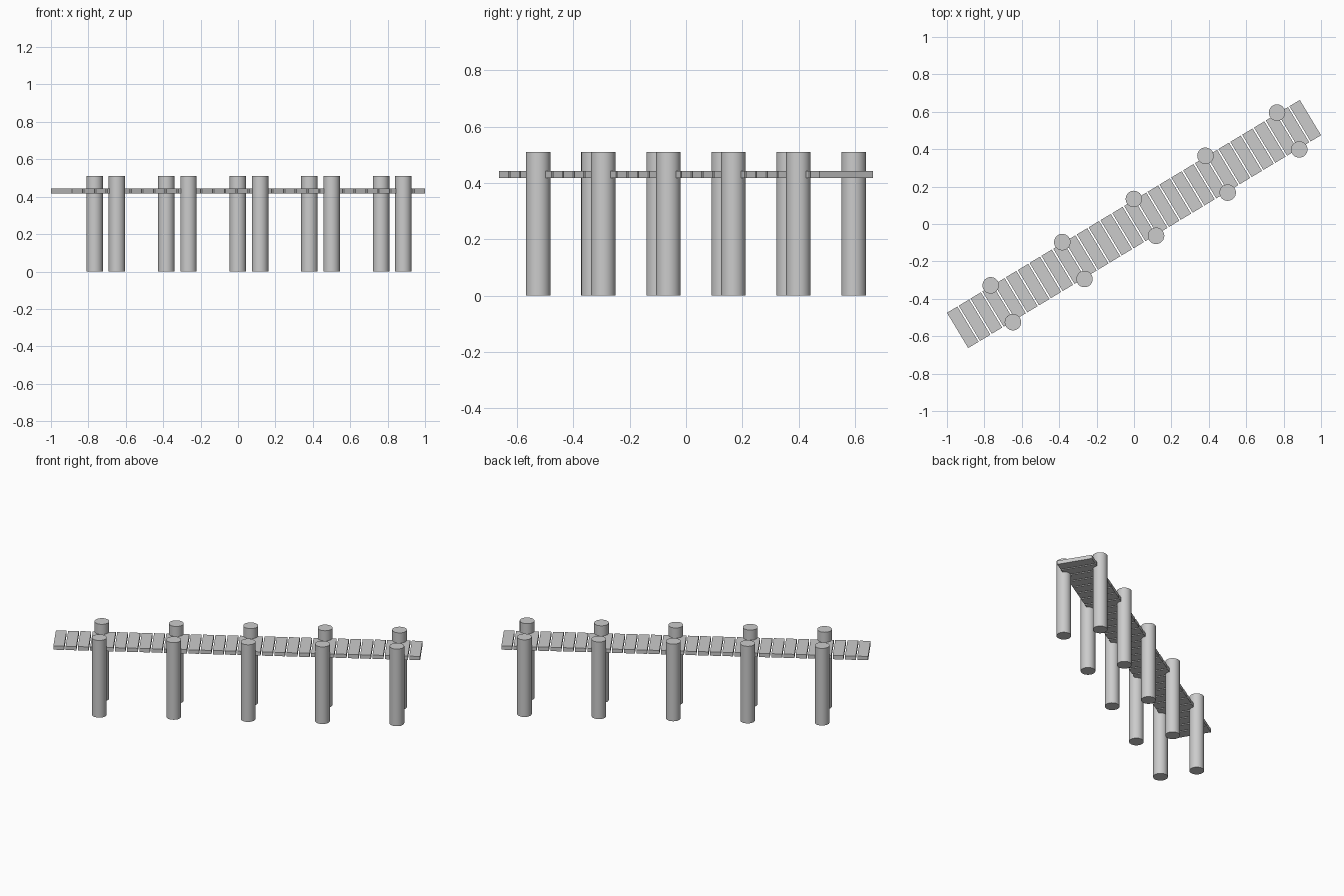
import bpy
import math

if "Cube" in bpy.data.objects:
    bpy.data.objects.remove(bpy.data.objects["Cube"])

ANGLE = math.radians(31.1)
C, S = math.cos(ANGLE), math.sin(ANGLE)
LENGTH, WIDTH = 2.203, 0.22
PLANKS, GAP = 30, 0.009
DECK_BOTTOM, DECK_TOP = 0.418, 0.443
POST_R, POST_H = 0.044, 0.51


def place(along, across, z):
    """Pier coordinates to world coordinates."""
    return (along * C - across * S, along * S + across * C, z)


# Deck planks, laid side by side along the pier
plank_w = (LENGTH - GAP * (PLANKS - 1)) / PLANKS
for i in range(PLANKS):
    along = -LENGTH / 2 + plank_w / 2 + i * (plank_w + GAP)
    bpy.ops.mesh.primitive_cube_add(
        size=1, location=place(along, 0, (DECK_BOTTOM + DECK_TOP) / 2),
        rotation=(0, 0, ANGLE))
    plank = bpy.context.object
    plank.name = f"deck_plank_{i + 1}"
    plank.scale = (plank_w, WIDTH, DECK_TOP - DECK_BOTTOM)

# Round posts in pairs on both edges
for i in range(5):
    for side, name in ((1, "left"), (-1, "right")):
        along = 0.0685 + (i - 2) * 0.447
        bpy.ops.mesh.primitive_cylinder_add(
            vertices=32, radius=POST_R, depth=POST_H,
            location=place(along, side * 0.115, POST_H / 2))
        bpy.context.object.name = f"{name}_post_{i + 1}"
        bpy.ops.object.shade_smooth_by_angle()
